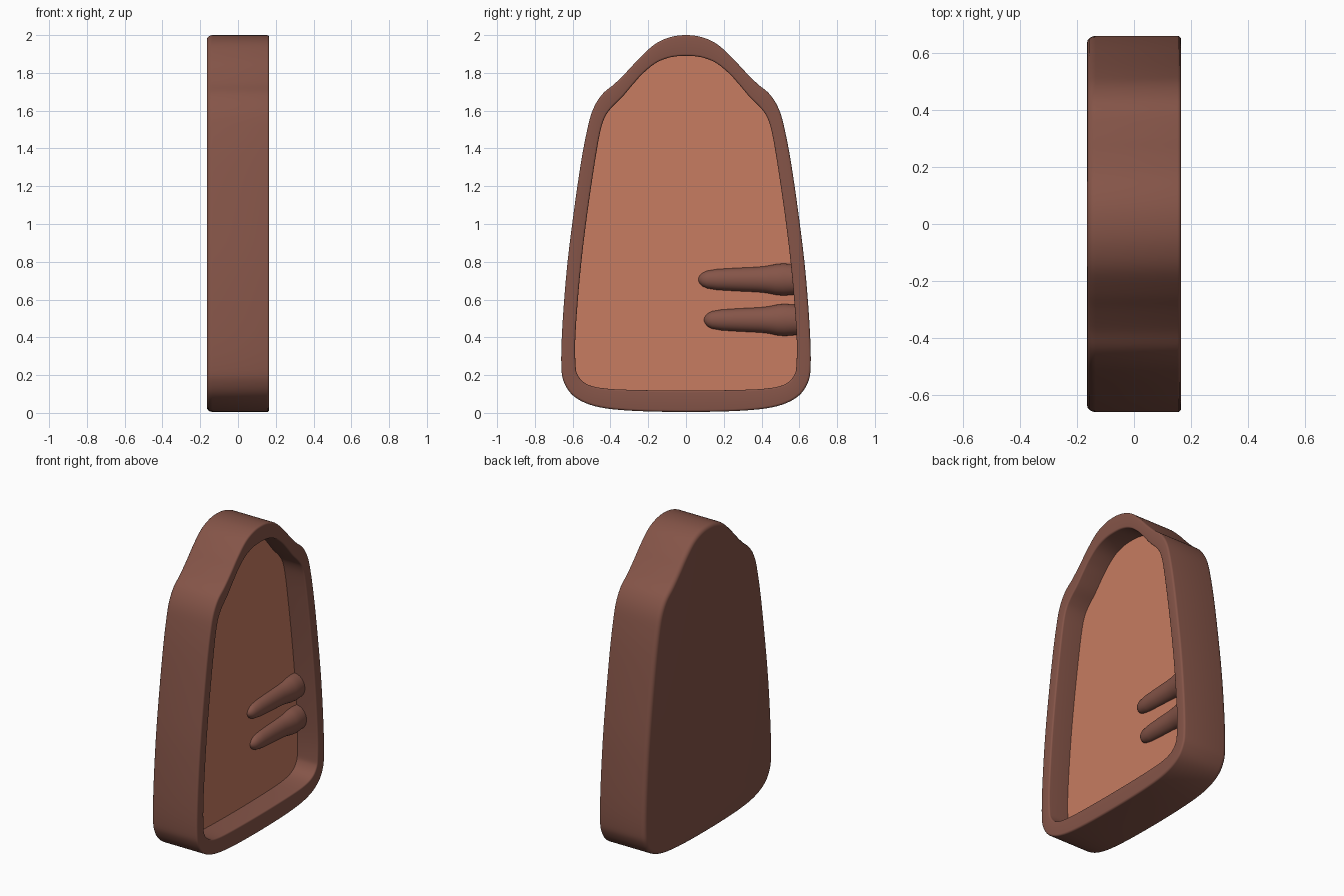
import bpy, bmesh, math
from mathutils import Vector

if "Cube" in bpy.data.objects:
    bpy.data.objects.remove(bpy.data.objects["Cube"])

# half outlines (y, z) from bottom centre up to top centre
OUTER = [(0, .005), (.3, .012), (.48, .035), (.59, .085), (.645, .16), (.66, .25),
         (.655, .45), (.632, .75), (.6, 1.02), (.56, 1.3), (.527, 1.48), (.495, 1.6),
         (.445, 1.685), (.375, 1.745), (.305, 1.815), (.24, 1.885), (.16, 1.955), (.08, 1.99), (0, 2)]
INNER = [(0, .118), (.3, .122), (.45, .132), (.53, .155), (.573, .2), (.585, .26),
         (.585, .42), (.562, .72), (.53, 1.0), (.49, 1.28), (.458, 1.47), (.432, 1.56),
         (.395, 1.615), (.335, 1.675), (.28, 1.74), (.225, 1.8), (.155, 1.855), (.08, 1.883), (0, 1.89)]


def material(name, rgb):
    m = bpy.data.materials.new(name)
    m.diffuse_color = (*rgb, 1)
    m.use_nodes = True
    m.node_tree.nodes["Principled BSDF"].inputs["Base Color"].default_value = m.diffuse_color
    return m


BROWN = material("brown", (.235, .09, .065))
ORANGE = material("orange", (.57, .2, .12))


def smooth_loop(half, steps=5):
    # mirror the half outline and run a Catmull-Rom curve through it
    pts = [Vector(p) for p in half] + [Vector((-y, z)) for y, z in half[-2:0:-1]]
    n, out = len(pts), []
    for i in range(n):
        a, b, c, d = (pts[(i + k) % n] for k in (-1, 0, 1, 2))
        for s in range(steps):
            t = s / steps
            out.append(.5 * (2 * b + (c - a) * t + (2 * a - 5 * b + 4 * c - d) * t * t
                             + (3 * b - a - 3 * c + d) * t ** 3))
    return out


def inset(loop, dist):
    # move the loop inward (positive) or outward (negative)
    n, out = len(loop), []
    for i in range(n):
        t = (loop[(i + 1) % n] - loop[i - 1]).normalized()
        out.append(loop[i] + Vector((-t.y, t.x)) * dist)
    return out


def loft(name, rings, mat, caps, angle=40):
    bm = bmesh.new()
    vs = [[bm.verts.new(p) for p in r] for r in rings]
    for a, b in zip(vs, vs[1:]):
        n = len(a)
        for i in range(n):
            j = (i + 1) % n
            bm.faces.new((a[i], a[j], b[j], b[i]))
    for k in caps:
        bm.faces.new(vs[k])
    bmesh.ops.recalc_face_normals(bm, faces=bm.faces)
    me = bpy.data.meshes.new(name)
    bm.to_mesh(me)
    bm.free()
    ob = bpy.data.objects.new(name, me)
    bpy.context.collection.objects.link(ob)
    me.materials.append(mat)
    bpy.ops.object.select_all(action='DESELECT')
    ob.select_set(True)
    bpy.context.view_layer.objects.active = ob
    bpy.ops.object.shade_smooth_by_angle(angle=math.radians(angle))
    return ob


def at_x(loop, x):
    return [(x, p.x, p.y) for p in loop]


outer, inner = smooth_loop(OUTER), smooth_loop(INNER)
FLOOR, T = .02, .165

# tray: rounded back, side wall, rim and inner wall, closed under the floor
arc = [math.radians(a) for a in (0, 22.5, 45, 67.5, 90)]
rings = [at_x(inset(outer, .025 * (1 - math.sin(a))), -T + .03 * (1 - math.cos(a))) for a in arc]
rings += [at_x(inset(outer, .012 * (1 - math.cos(a))), T - .012 * (1 - math.sin(a))) for a in arc]
rings += [at_x(inset(inner, -.01 * (1 - math.sin(a))), T - .01 * (1 - math.cos(a))) for a in arc]
rings.append(at_x(inner, FLOOR - .005))
loft("tray", rings, BROWN, (0, -1))

# coloured floor panel
floor = inset(inner, -.004)
loft("floor_panel", [at_x(floor, FLOOR - .004), at_x(floor, FLOOR)], ORANGE, (0, -1))

# two finger-shaped ridges on the floor, running into the side wall
PROFILE = [(0, .004), (.006, .018), (.02, .034), (.045, .046), (.1, .055), (.2, .061),
           (.31, .066), (.36, .071), (.41, .081), (.45, .085), (.5, .081), (.54, .08)]


def ridge(name, tip, z):
    scale = (.605 - tip) / .54
    rings = []
    for d, r in PROFILE:
        rings.append([(FLOOR + .85 * r * math.cos(a), tip + d * scale, z + r * math.sin(a))
                      for a in (2 * math.pi * k / 32 for k in range(32))])
    loft(name, rings, BROWN, (0, -1), 60)


ridge("upper_ridge", .065, .706)
ridge("lower_ridge", .095, .492)
